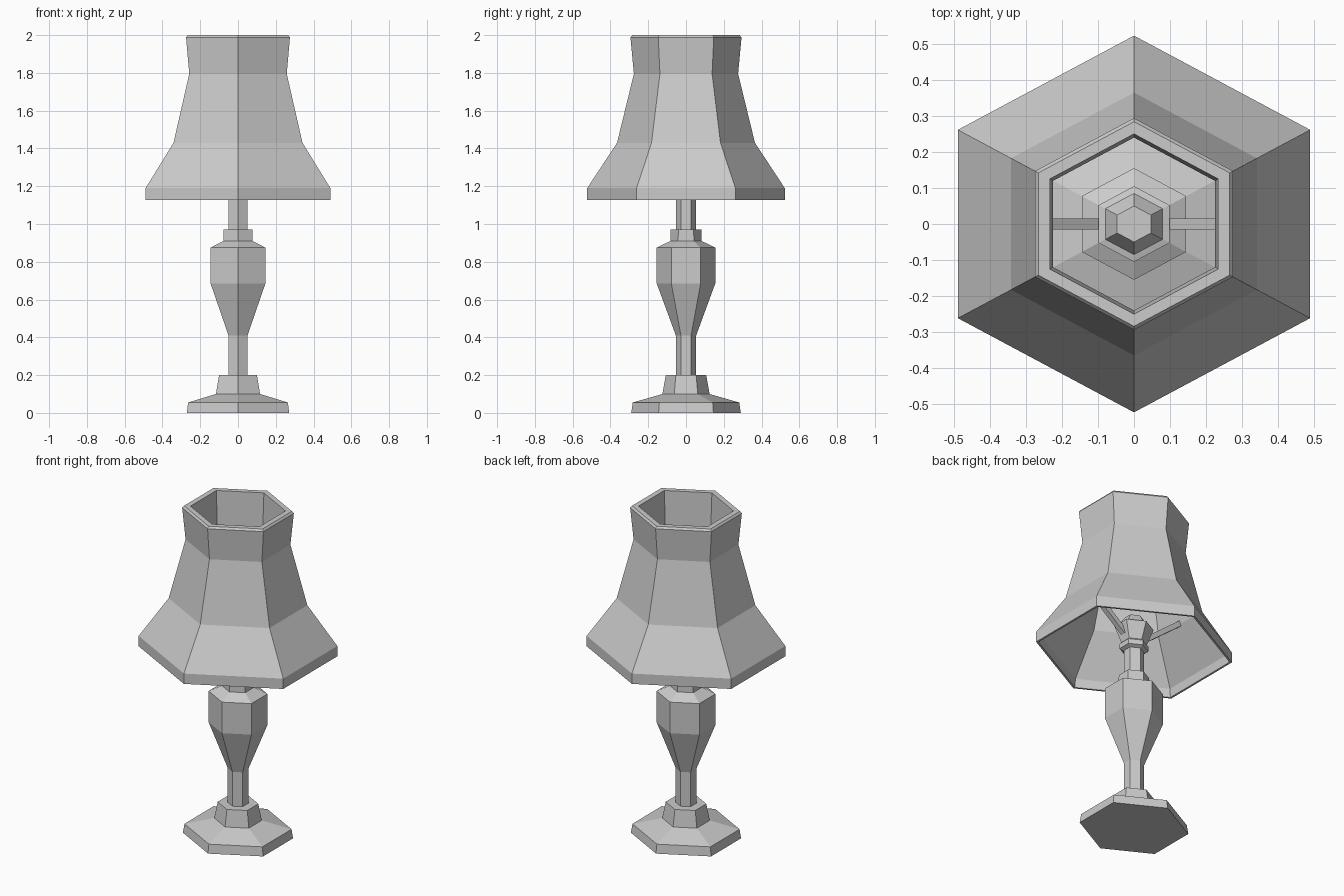
import bpy, bmesh, math
from mathutils import Vector

if "Cube" in bpy.data.objects:
    bpy.data.objects.remove(bpy.data.objects["Cube"])

STRETCH = 1.08  # the hexagons are slightly wider along x


def hex_lathe(name, profile, closed=False):
    """Sweep (radius, z) points round z with six flat sides."""
    bm = bmesh.new()
    rings = []
    for r, z in profile:
        ring = []
        for i in range(6):
            a = math.radians(90 + 60 * i)
            ring.append(bm.verts.new((r * math.cos(a) * STRETCH, r * math.sin(a), z)))
        rings.append(ring)
    pairs = list(zip(rings, rings[1:]))
    if closed:
        pairs.append((rings[-1], rings[0]))
    else:
        bm.faces.new(rings[0])
        bm.faces.new(rings[-1])
    for low, high in pairs:
        for i in range(6):
            j = (i + 1) % 6
            bm.faces.new((low[i], low[j], high[j], high[i]))
    bmesh.ops.recalc_face_normals(bm, faces=bm.faces)
    mesh = bpy.data.meshes.new(name)
    bm.to_mesh(mesh)
    bm.free()
    obj = bpy.data.objects.new(name, mesh)
    bpy.context.collection.objects.link(obj)
    return obj


def bar(name, start, end, width, thickness):
    """Square bar between two points in the xz plane."""
    a, b = Vector(start), Vector(end)
    d = b - a
    bpy.ops.mesh.primitive_cube_add(size=1, location=(a + b) / 2)
    obj = bpy.context.object
    obj.name = name
    obj.scale = (d.length, width, thickness)
    obj.rotation_euler = (0, -math.atan2(d.z, d.x), 0)
    return obj


# Stepped foot
hex_lathe("base", [(0.29, 0), (0.282, 0.055), (0.125, 0.10), (0.107, 0.20)])

# Turned column with vase-shaped body and neck collar
hex_lathe("column", [(0.054, 0.20), (0.054, 0.41), (0.155, 0.685), (0.155, 0.875),
                     (0.083, 0.91), (0.081, 0.97), (0.054, 0.97), (0.054, 1.14)])

# Flared socket under the shade
hex_lathe("socket", [(0.054, 1.13), (0.077, 1.14), (0.077, 1.17), (0.068, 1.18),
                     (0.105, 1.28), (0.085, 1.285), (0.05, 1.34)])

# Arms carrying the shade
for side, label in ((-1, "left"), (1, "right")):
    bar("shade_arm_" + label, (side * 0.07, 0, 1.225), (side * 0.328, 0, 1.43), 0.03, 0.03)

# Hollow lampshade: outer wall up, inner wall down
hex_lathe("shade", [(0.523, 1.127), (0.523, 1.19), (0.365, 1.43), (0.276, 1.795),
                    (0.294, 1.988), (0.284, 2.0), (0.25, 2.0), (0.24, 1.795),
                    (0.345, 1.42), (0.505, 1.18), (0.51, 1.127)], closed=True)
